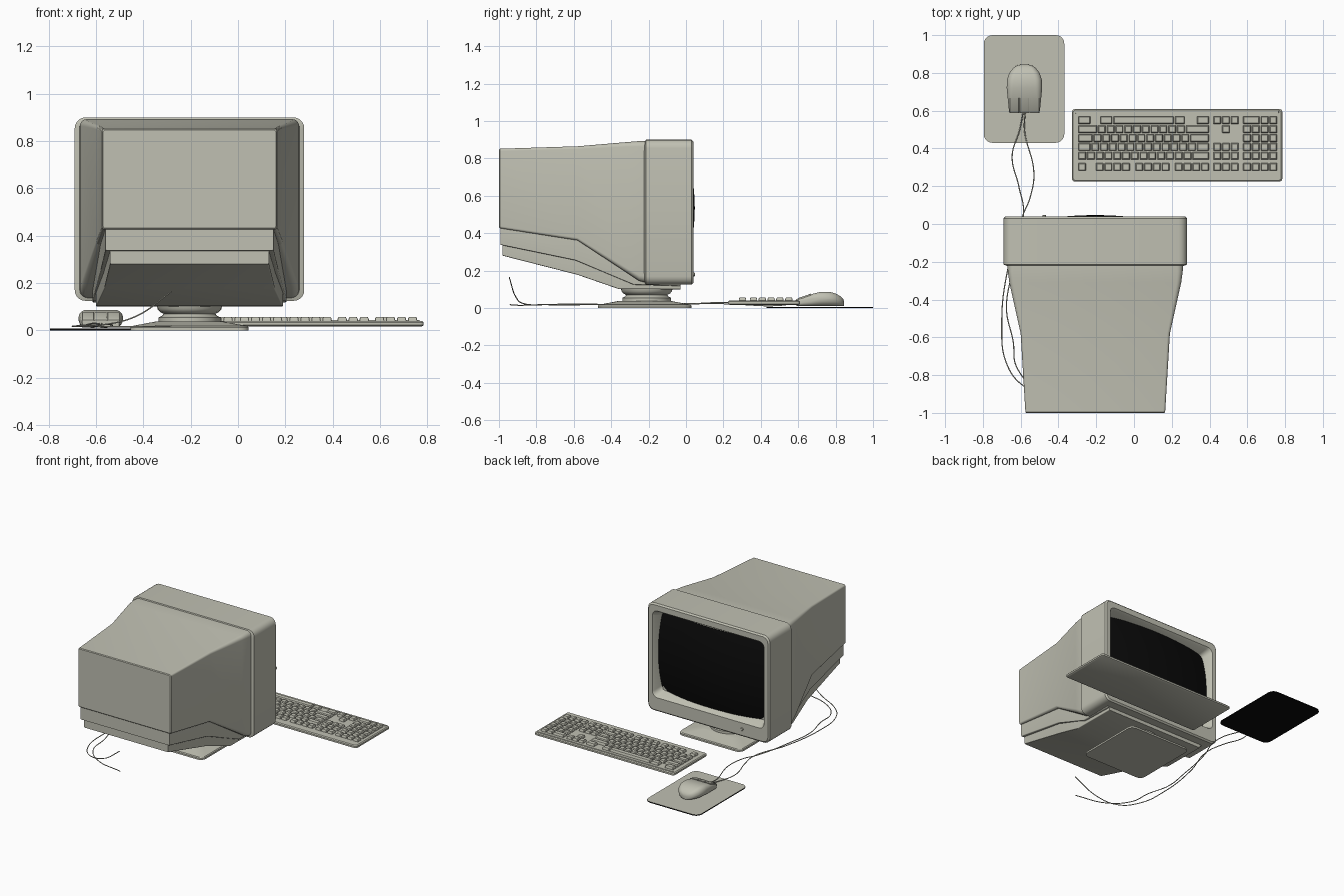
import bpy, bmesh
from math import cos, sin, pi, radians

cube = bpy.data.objects.get("Cube")
if cube:
    bpy.data.objects.remove(cube, do_unlink=True)

CX = -0.205  # centre line of the monitor


def material(name, rgb):
    m = bpy.data.materials.new(name)
    m.use_nodes = True
    m.diffuse_color = (*rgb, 1)
    m.node_tree.nodes["Principled BSDF"].inputs["Base Color"].default_value = (*rgb, 1)
    return m


BEIGE = material("beige plastic", (0.53, 0.53, 0.45))
BLACK = material("black", (0.003, 0.003, 0.003))


def ring(axis, at, cu, cv, hu, hv, r, n=5):
    """Rounded rectangle across the given axis, as a list of points."""
    pts = []
    for q, (su, sv) in enumerate([(1, 1), (-1, 1), (-1, -1), (1, -1)]):
        for i in range(n + 1):
            a = (q + i / n) * pi / 2
            u = cu + su * (hu - r) + r * cos(a)
            v = cv + sv * (hv - r) + r * sin(a)
            pts.append((u, v, at) if axis == "z" else (u, at, v))
    return pts


def skin(bm, rings, start=True, end=True):
    """Join successive rings with faces and close the ends."""
    loops = [[bm.verts.new(p) for p in pts] for pts in rings]
    for a, b in zip(loops, loops[1:]):
        for i in range(len(a)):
            j = (i + 1) % len(a)
            bm.faces.new((a[i], a[j], b[j], b[i]))
    if start:
        bm.faces.new(loops[0][::-1])
    if end:
        bm.faces.new(loops[-1])


def finish(name, bm, mats=(BEIGE,), angle=30):
    bmesh.ops.remove_doubles(bm, verts=bm.verts, dist=0.00005)
    bmesh.ops.recalc_face_normals(bm, faces=bm.faces)
    me = bpy.data.meshes.new(name)
    bm.to_mesh(me)
    bm.free()
    ob = bpy.data.objects.new(name, me)
    bpy.context.collection.objects.link(ob)
    for m in mats:
        me.materials.append(m)
    bpy.ops.object.select_all(action="DESELECT")
    ob.select_set(True)
    bpy.context.view_layer.objects.active = ob
    bpy.ops.object.shade_smooth_by_angle(angle=radians(angle))
    return ob


def solid(name, rings, **kw):
    bm = bmesh.new()
    skin(bm, rings, kw.pop("start", True), kw.pop("end", True))
    return finish(name, bm, **kw)


def section(y, half, low, high, r, cx=CX):
    """Upright cross-section given by its half width, bottom and top."""
    return ring("y", y, cx, (low + high) / 2, half, (high - low) / 2, r)


# Monitor bezel: outer shell, front lip and sloping recess
solid("bezel", [
    section(-0.225, 0.46, 0.15, 0.88, 0.04),
    section(-0.215, 0.485, 0.125, 0.9, 0.045),
    section(0.03, 0.485, 0.125, 0.9, 0.045),
    section(0.04, 0.475, 0.135, 0.89, 0.04),
    section(0.04, 0.445, 0.225, 0.85, 0.04),
    section(0.025, 0.435, 0.235, 0.84, 0.035),
    section(-0.05, 0.415, 0.26, 0.815, 0.03)], end=False)

# Bulging picture tube
bm = bmesh.new()
bmesh.ops.create_grid(bm, x_segments=16, y_segments=12, size=1)
for v in bm.verts:
    x, z = v.co.x * 0.43, v.co.y * 0.29
    v.co = (CX + x, 0.047 - 0.27 * x * x - 0.5 * z * z, 0.535 + z)
bmesh.ops.reverse_faces(bm, faces=bm.faces)
screen = finish("screen", bm, (BLACK,))

# Power button
solid("power_button", [section(y, h, 0.18 - h, 0.18 + h, h, -0.475)
                       for y, h in [(0.035, 0.01), (0.045, 0.01), (0.047, 0.008)]])

# Tapered rear housing and the two stepped trays beneath it
solid("rear_housing", [
    section(-0.21, 0.465, 0.135, 0.893, 0.035),
    section(-0.25, 0.463, 0.145, 0.893, 0.03),
    section(-0.31, 0.455, 0.185, 0.888, 0.025),
    section(-0.58, 0.395, 0.362, 0.865, 0.015),
    section(-0.995, 0.37, 0.427, 0.852, 0.012),
    section(-1.0, 0.365, 0.432, 0.847, 0.01)], angle=20)
solid("upper_tray", [
    section(-0.03, 0.41, 0.118, 0.3, 0.006),
    section(-0.28, 0.41, 0.125, 0.4, 0.006),
    section(-0.59, 0.375, 0.255, 0.5, 0.006),
    section(-0.992, 0.355, 0.338, 0.5, 0.006)], angle=20)
solid("lower_tray", [
    section(-0.03, 0.395, 0.1, 0.2, 0.005),
    section(-0.36, 0.395, 0.102, 0.3, 0.005),
    section(-0.58, 0.36, 0.178, 0.4, 0.005),
    section(-0.98, 0.335, 0.28, 0.45, 0.005)], angle=20)

# Swivel stand
solid("stand_base", [ring("z", z, CX, -0.22, h, h, r) for z, h, r in [
    (0, 0.25, 0.04), (0.012, 0.25, 0.04), (0.018, 0.245, 0.04),
    (0.036, 0.15, 0.04), (0.038, 0.14, 0.04)]], angle=20)
solid("swivel_neck", [ring("z", z, CX, -0.21, r, r, r, 8) for z, r in [
    (0.03, 0.13), (0.055, 0.13), (0.062, 0.115), (0.07, 0.11),
    (0.078, 0.125), (0.09, 0.135), (0.105, 0.138)]])

# Keyboard body with a raised ridge along its edge
KX, KY = 0.228, 0.417
solid("keyboard_body", [ring("z", z, KX, KY, 0.557 - d, 0.192 - d, 0.015) for z, d in [
    (0.017, 0.008), (0.022, 0), (0.034, 0), (0.04, 0.006)]])
solid("keyboard_ridge", [ring("z", z, KX, 0.592, 0.54 - d, 0.008 - d, 0.003, 2)
                         for z, d in [(0.035, 0), (0.044, 0.002)]])

# Keys: each row lists key widths, negative numbers are gaps
U = 0.0465
ONE = [1]
FOUR = ONE * 4
MAIN = [
    [1.5, -1, 1.5, 7, 1.25, -1.25, 1.5],
    [2.25] + ONE * 10 + [2.75],
    [1.75] + ONE * 11 + [2.25],
    [1.5] + ONE * 12 + [1.5],
    ONE * 13 + [2],
    [1, -1] + FOUR + [-0.5] + FOUR + [-0.5] + FOUR]
ARROWS = [ONE * 3, [-1, 1], [], ONE * 3, ONE * 3, ONE * 3]
PAD = [[2, 1, 1], FOUR, FOUR, FOUR, FOUR, FOUR]
ROWS = [0.55, 0.502, 0.455, 0.408, 0.361, 0.302]
bm = bmesh.new()
for left, block in [(-0.298, MAIN), (0.417, ARROWS), (0.575, PAD)]:
    for y, row in zip(ROWS, block):
        x = left
        for w in row:
            size = abs(w) * U
            if w > 0:
                skin(bm, [ring("z", z, x + size / 2, y, size / 2 - d, U / 2 - d, 0.002, 1)
                          for z, d in [(0.038, 0.003), (0.05, 0.004), (0.056, 0.008)]])
            x += size
finish("keys", bm)

# Mouse body, its three buttons and the pad
MX = -0.58
solid("mouse_body", [section(y, h, 0.012, top, r, MX) for y, h, top, r in [
    (0.59, 0.078, 0.042, 0.01), (0.6, 0.082, 0.05, 0.014), (0.67, 0.089, 0.074, 0.024),
    (0.72, 0.094, 0.087, 0.034), (0.765, 0.092, 0.087, 0.036), (0.8, 0.08, 0.078, 0.032),
    (0.828, 0.058, 0.062, 0.024), (0.84, 0.038, 0.05, 0.018), (0.845, 0.015, 0.036, 0.01)]],
    angle=40)
for i, side in enumerate(("right", "middle", "left")):
    solid(side + "_mouse_button", [section(y, 0.025, 0.03, top, 0.004, MX + (i - 1) * 0.054)
                                   for y, top in [(0.588, 0.044), (0.6, 0.054), (0.668, 0.077)]])
pad = solid("mouse_pad", [ring("z", z, -0.582, 0.715, 0.213, 0.285, 0.045)
                          for z in (0, 0.007)], mats=(BLACK, BEIGE))
for face in pad.data.polygons:
    face.material_index = int(face.normal.z > 0.9)


# Cables trailing from the mouse past the monitor
def cable(name, points):
    cu = bpy.data.curves.new(name, "CURVE")
    cu.dimensions = "3D"
    cu.bevel_depth = 0.003
    cu.bevel_resolution = 1
    cu.use_fill_caps = True
    sp = cu.splines.new("BEZIER")
    sp.bezier_points.add(len(points) - 1)
    for bp, p in zip(sp.bezier_points, points):
        bp.co = p
        bp.handle_left_type = bp.handle_right_type = "AUTO"
    cu.materials.append(BEIGE)
    ob = bpy.data.objects.new(name, cu)
    bpy.context.collection.objects.link(ob)


cable("outer_cable", [
    (-0.585, 0.6, 0.03), (-0.605, 0.5, 0.014), (-0.645, 0.36, 0.02), (-0.61, 0.2, 0.03),
    (-0.585, 0.06, 0.025), (-0.66, -0.2, 0.02), (-0.7, -0.52, 0.018), (-0.67, -0.75, 0.018),
    (-0.58, -0.86, 0.022), (-0.43, -0.91, 0.06), (-0.28, -0.945, 0.165)])
cable("inner_cable", [
    (-0.575, 0.6, 0.03), (-0.58, 0.5, 0.014), (-0.53, 0.27, 0.02), (-0.55, 0.14, 0.025),
    (-0.59, 0.04, 0.022), (-0.645, -0.25, 0.015), (-0.675, -0.45, 0.02), (-0.64, -0.62, 0.022),
    (-0.62, -0.76, 0.018), (-0.5, -0.88, 0.015), (-0.28, -0.94, 0.018)])
